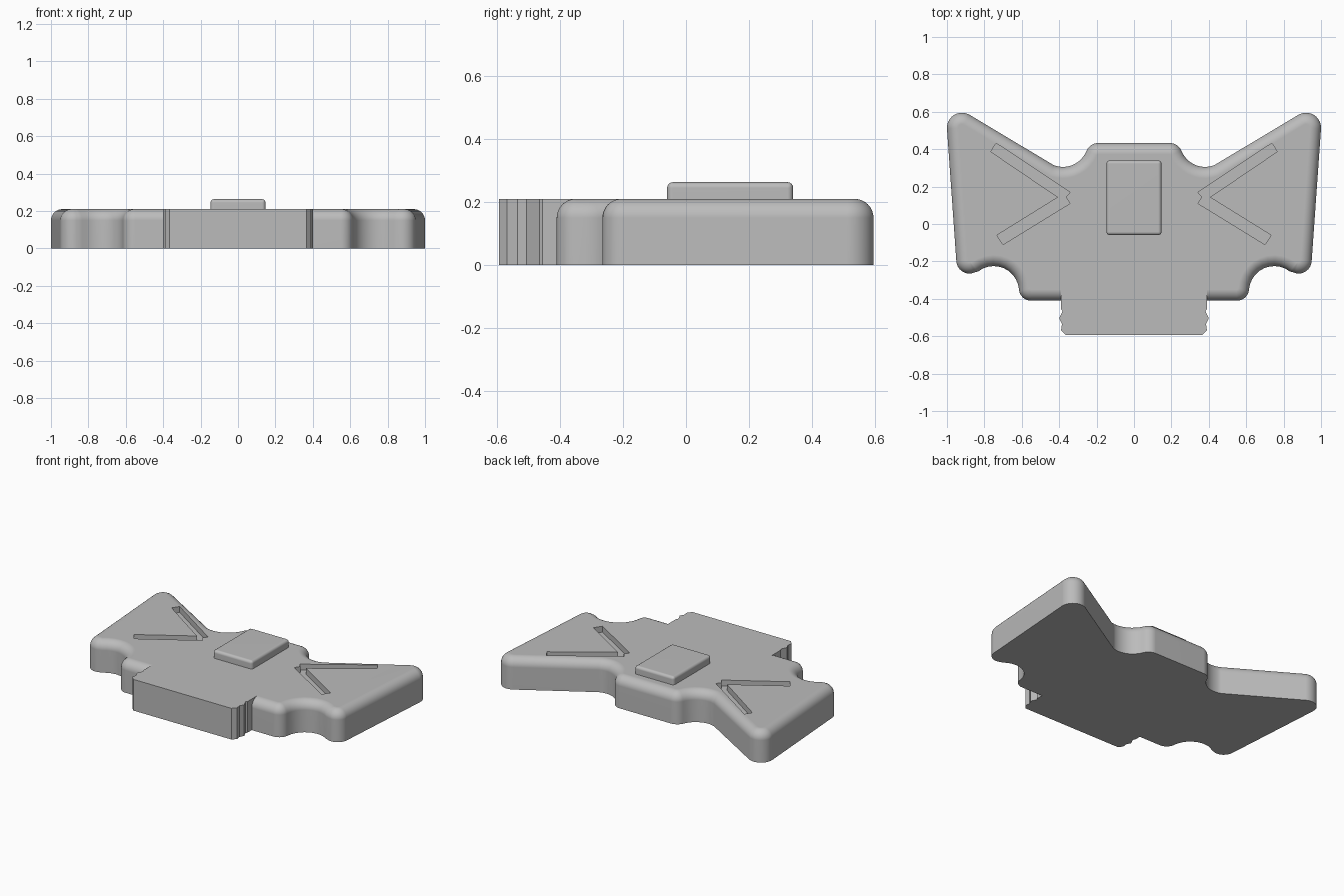
import bpy, bmesh
from math import cos, sin, pi, radians

if "Cube" in bpy.data.objects:
    bpy.data.objects.remove(bpy.data.objects["Cube"])

TOP = 0.21      # plate thickness
ROUND = 0.06    # radius of the rounded top edge

grey = bpy.data.materials.new("light_grey")
grey.use_nodes = True
colour = (0.5, 0.5, 0.5, 1)
grey.diffuse_color = colour
grey.node_tree.nodes["Principled BSDF"].inputs["Base Color"].default_value = colour


def finish(name, bm):
    bmesh.ops.recalc_face_normals(bm, faces=bm.faces)
    mesh = bpy.data.meshes.new(name)
    bm.to_mesh(mesh)
    bm.free()
    mesh.materials.append(grey)
    obj = bpy.data.objects.new(name, mesh)
    bpy.context.collection.objects.link(obj)
    return obj


def loft(name, rings):
    """Skin a stack of rings of equal length and cap both ends."""
    bm = bmesh.new()
    loops = [[bm.verts.new(p) for p in ring] for ring in rings]
    n = len(loops[0])
    for low, high in zip(loops, loops[1:]):
        for i in range(n):
            j = (i + 1) % n
            bm.faces.new((low[i], low[j], high[j], high[i]))
    bm.faces.new(loops[0][::-1])
    bm.faces.new(loops[-1])
    return finish(name, bm)


def prism(name, outline, z0, z1):
    return loft(name, [[(x, y, z) for x, y in outline] for z in (z0, z1)])


def mirrored(half):
    return half + [(-x, y) for x, y in reversed(half)]


def combine(target, other, operation):
    mod = target.modifiers.new(operation.lower(), 'BOOLEAN')
    mod.object, mod.operation, mod.solver = other, operation, 'EXACT'
    bpy.context.view_layer.objects.active = target
    bpy.ops.object.modifier_apply(modifier=mod.name)
    bpy.data.objects.remove(other)


def smooth(obj):
    bpy.ops.object.select_all(action='DESELECT')
    obj.select_set(True)
    bpy.context.view_layer.objects.active = obj
    bpy.ops.object.shade_smooth_by_angle(angle=radians(30))
    mod = obj.modifiers.new("even_shading", 'WEIGHTED_NORMAL')
    mod.keep_sharp = True


# Winged plate: tangent arcs (centre x, centre y, radius, start, end, convex)
ARCS = [
    (0.55, -0.345, 0.065, -90, -4.3, True),
    (0.75, -0.36, 0.135, 175.7, 51.8, False),
    (0.88, -0.195, 0.07, -128.2, -4, True),
    (0.92, 0.515, 0.08, -4, 121, True),
    (0.38, 0.44, 0.135, -59, -157.9, False),
    (0.19, 0.363, 0.07, 22.1, 90, True),
]


def plate_outline(inset, steps=10):
    half = []
    for cx, cy, r, start, end, convex in ARCS:
        r += -inset if convex else inset
        for i in range(steps + 1):
            a = radians(start + (end - start) * i / steps)
            # tangent arcs share their joint, so keep it only once
            if i == 0 and half and not (convex and cx > 0.9):
                continue
            half.append((cx + r * cos(a), cy + r * sin(a)))
    return mirrored(half)


levels = [(0, 0)]
for k in range(9):
    a = k / 8 * pi / 2
    levels.append((ROUND * (1 - cos(a)), TOP - ROUND + ROUND * sin(a)))
plate = loft("winged_plate", [[(x, y, z) for x, y in plate_outline(d)] for d, z in levels])

# Sharp-edged front tab with notched sides
tab_half = [(0.365, -0.593), (0.39, -0.568), (0.385, -0.535), (0.40, -0.505),
            (0.382, -0.465), (0.39, -0.455), (0.39, -0.30)]
combine(plate, prism("front_tab", mirrored(tab_half), 0, TOP), 'UNION')

# V-shaped grooves in the wings
groove = [(0.733, 0.43), (0.765, 0.385), (0.406, 0.143), (0.733, -0.06),
          (0.70, -0.11), (0.342, 0.11), (0.364, 0.143), (0.342, 0.17)]
groove[0], groove[1] = (0.737, 0.432), (0.766, 0.387)
for side in (1, -1):
    cutter = prism("groove_cutter", [(side * x, y) for x, y in groove], TOP - 0.04, TOP + 0.1)
    combine(plate, cutter, 'DIFFERENCE')
smooth(plate)

# Raised centre block with softened edges
block = prism("centre_block", [(-0.147, -0.06), (0.147, -0.06), (0.147, 0.34), (-0.147, 0.34)],
              TOP - 0.02, 0.263)
bm = bmesh.new()
bm.from_mesh(block.data)
edges = [e for e in bm.edges if max(v.co.z for v in e.verts) > TOP]
bmesh.ops.bevel(bm, geom=edges, offset=0.018, segments=4, profile=0.5, affect='EDGES')
bm.to_mesh(block.data)
bm.free()
smooth(block)
